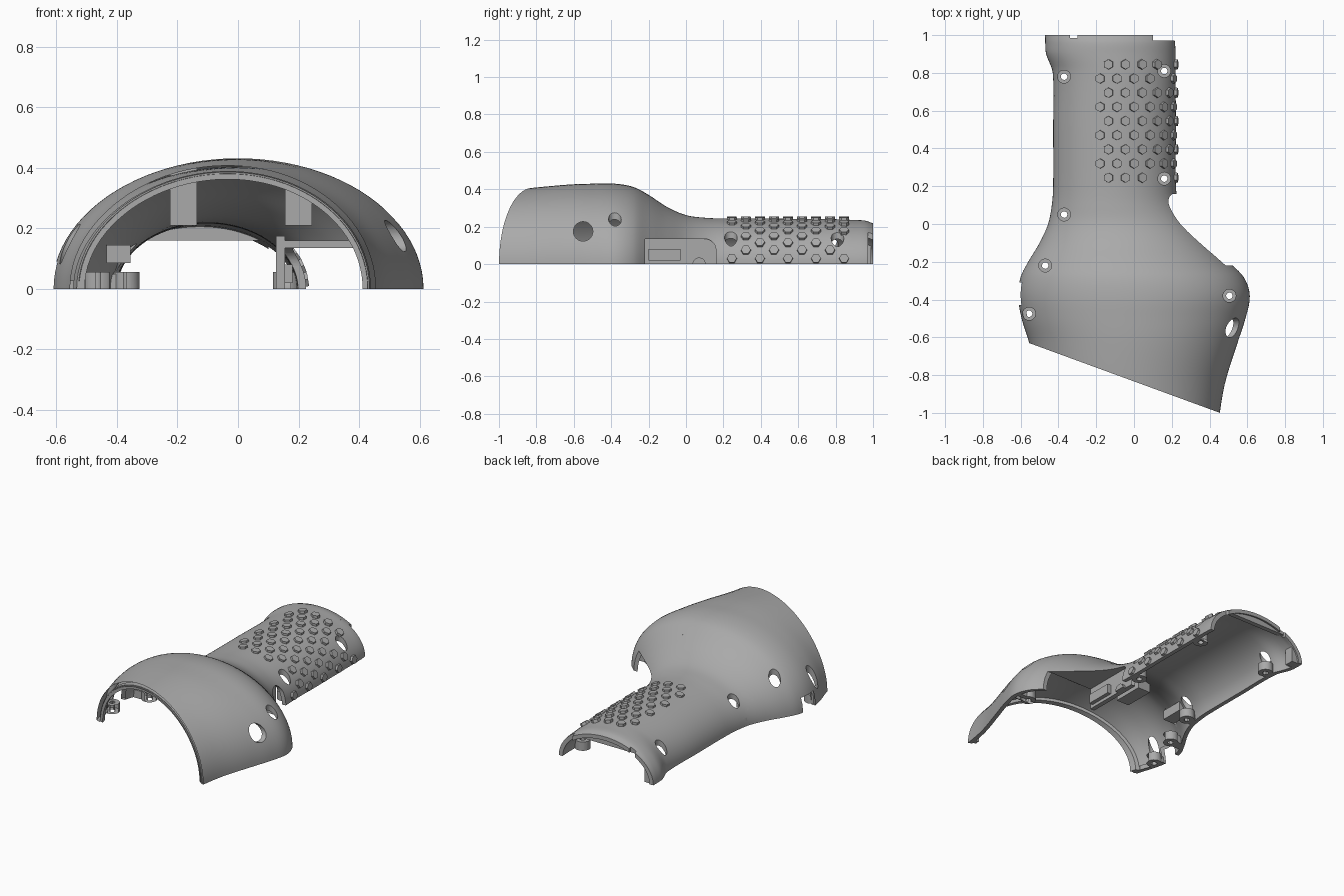
import bpy, bmesh
from math import sin, cos, pi, atan2, hypot, radians
from mathutils import Matrix, Vector

if "Cube" in bpy.data.objects:
    bpy.data.objects.remove(bpy.data.objects["Cube"])

grey = bpy.data.materials.new("housing_grey")
grey.use_nodes = True
grey.diffuse_color = (0.4, 0.4, 0.4, 1)
grey.node_tree.nodes["Principled BSDF"].inputs["Base Color"].default_value = (0.4, 0.4, 0.4, 1)

# Body stations: y, low x edge, high x edge, crown height
STATIONS = [
    (-1.1, -.46, .44, .38), (-.85, -.51, .48, .405), (-.63, -.555, .548, .425),
    (-.5, -.595, .59, .43), (-.38, -.614, .613, .43), (-.28, -.6, .58, .412),
    (-.2, -.56, .5, .37), (-.1, -.5, .395, .305), (0, -.455, .3, .262),
    (.1, -.435, .24, .248), (.2, -.428, .222, .244), (.5, -.428, .222, .243),
    (.8, -.43, .22, .24), (.9, -.465, .22, .236), (.96, -.47, .217, .232),
    (1, -.47, .21, .218)]
SCREWS = [(-.37, .78), (.16, .81), (-.37, .05), (.16, .24),
          (-.47, -.22), (-.555, -.475), (.505, -.38)]


def make(name, bm):
    bmesh.ops.recalc_face_normals(bm, faces=bm.faces)
    mesh = bpy.data.meshes.new(name)
    bm.to_mesh(mesh)
    bm.free()
    mesh.materials.append(grey)
    obj = bpy.data.objects.new(name, mesh)
    bpy.context.collection.objects.link(obj)
    return obj


def box(name, x, y, z):
    bm = bmesh.new()
    bmesh.ops.create_cube(bm, size=1)
    for v in bm.verts:
        v.co = [r[0] + (c + .5) * (r[1] - r[0]) for r, c in zip((x, y, z), v.co)]
    return make(name, bm)


def cylinder(name, centre, radius, depth, axis="Z", sides=32):
    bm = bmesh.new()
    turn = Matrix.Rotation(pi / 2, 4, "Y") if axis == "X" else Matrix()
    bmesh.ops.create_cone(bm, cap_ends=True, segments=sides, radius1=radius, radius2=radius,
                          depth=depth, matrix=Matrix.Translation(centre) @ turn)
    return make(name, bm)


def boolean(target, other, op="DIFFERENCE", keep=False):
    mod = target.modifiers.new("cut", "BOOLEAN")
    mod.object, mod.operation, mod.solver = other, op, "EXACT"
    graph = bpy.context.evaluated_depsgraph_get()
    mesh = bpy.data.meshes.new_from_object(target.evaluated_get(graph))
    target.modifiers.clear()
    target.data = mesh
    if not keep:
        bpy.data.objects.remove(other)


def sections(steps=5):
    """Smoothly interpolated body stations."""
    pts = [Vector(s) for s in STATIONS]
    last = len(pts) - 1

    def slope(i):
        a, b = pts[max(i - 1, 0)], pts[min(i + 1, last)]
        return (b - a) / (b[0] - a[0])
    for i in range(last):
        p, q = pts[i], pts[i + 1]
        d = q[0] - p[0]
        for k in range(steps):
            t = k / steps
            yield (p * (2*t**3 - 3*t**2 + 1) + slope(i) * d * (t**3 - 2*t**2 + t)
                   + q * (3*t**2 - 2*t**3) + slope(i + 1) * d * (t**3 - t**2))
    yield pts[last]


def body(name, inset=0.0, arc=48):
    """Closed half-elliptic loft; inset versions run past the ends and floor."""
    bm = bmesh.new()
    rings = []
    secs = list(sections())
    for n, (y, x0, x1, h) in enumerate(secs):
        if inset:
            y += -.05 if n == 0 else .05 if n == len(secs) - 1 else 0
        c, a, b = (x0 + x1) / 2, (x1 - x0) / 2 - inset, h - inset
        ring = [(c + a * cos(pi * k / arc), y, b * sin(pi * k / arc)) for k in range(arc + 1)]
        if inset:
            ring = [(c + a, y, -.05)] + ring + [(c - a, y, -.05)]
        rings.append([bm.verts.new(p) for p in ring])
    count = len(rings[0])
    for r, s in zip(rings, rings[1:]):
        for k in range(count):
            m = (k + 1) % count
            bm.faces.new((r[k], r[m], s[m], s[k]))
    bm.faces.new(rings[0])
    bm.faces.new(rings[-1])
    return make(name, bm)


def front_slab(near, far):
    """Block parallel to the slanted mouth, between two distances behind it."""
    slab = box("slab", (-2, 2), (near, far), (-1, 1))
    slab.data.transform(Matrix.Translation((-.05, -.815, 0)) @ Matrix.Rotation(radians(-20.1), 4, "Z"))
    return slab


# Main shell
envelope = body("envelope")
boolean(envelope, front_slab(-1, 0))
shell = body("housing_shell")
boolean(shell, body("cavity", .027))
boolean(shell, front_slab(-1, 0))

# Stepped lip inside the mouth
lip = body("mouth_lip", .022)
boolean(lip, body("lip_core", .046))
boolean(lip, front_slab(.008, .04), "INTERSECT")
boolean(lip, box("floor", (-2, 2), (-2, 2), (-1, 0)))

# Openings: trigger pocket, side hole, side notch, stepped rear edge
for cutter in (
        box("pocket", (.1, 1), (-.22, .1), (-.1, .135)),
        box("pocket_low", (.1, 1), (.05, .16), (-.1, .075)),
        cylinder("pocket_corner", (.4, .1, .075), .06, .6, "X"),
        cylinder("side_hole", (.6, -.55, .175), .052, .5, "X"),
        box("side_notch", (-1, -.5), (-.43, -.31), (-.1, .09)),
        box("rear_step", (.1, 1), (.972, 1.1), (-.1, 1)),
        box("rear_notch", (-.34, -.3), (.975, 1.1), (.1, 1))):
    boolean(shell, cutter)

# Internal walls and ribs, trimmed to the body
inner_parts = [
    box("pocket_wall", (.125, .155), (-.22, .16), (0, .175)),
    box("pocket_roof", (.125, .7), (-.22, .16), (.136, .16)),
    box("pocket_block", (.15, .18), (-.2, -.03), (.02, .08)),
    cylinder("pocket_pivot", (.16, .07, 0), .035, .03, "X"),
    box("ceiling_rib_a", (-.225, -.135), (-.32, -.12), (.21, .42)),
    box("ceiling_rib_b", (.155, .245), (-.32, -.12), (.21, .42)),
    box("side_rail", (-.435, -.355), (-.15, 0), (.085, .145)),
    box("rear_wall", (-.35, .1), (.955, .985), (.16, .3)),
    box("rear_post", (-.47, -.4), (.93, .99), (0, .12))]

# Screw bosses with a web to the wall
for n, (x, y) in enumerate(SCREWS):
    side = -1 if x < 0 else 1
    boss = cylinder("screw_boss_%d" % n, (x, y, .028), .045, .056)
    web = box("web", sorted((x, x + side * .1)), (y - .03, y + .03), (0, .05))
    boolean(boss, web, "UNION")
    boolean(boss, cylinder("drill", (x, y, 0), .017, .4))
    boolean(shell, cylinder("counterbore", (x, y, .556), .034, 1))
    inner_parts.append(boss)
for part in inner_parts:
    boolean(part, envelope, "INTERSECT", keep=True)
bpy.data.objects.remove(envelope)

# Raised hexagonal grip studs on the handle
grip = bmesh.new()
cx, a, b = -.103, .325, .243
for row in range(9):
    y = .845 - .075 * row
    goal, walked, fine = .03 + .045 * (row % 2), 0, 2000
    for k in range(fine):
        t = pi * k / fine
        if walked >= goal and goal < .54:
            goal += .09
            p = Vector((cx + a * cos(t), y, b * sin(t)))
            if all(hypot(p.x - sx, p.y - sy) > .05 for sx, sy in SCREWS):
                tilt = atan2(b * cos(t), a * sin(t))
                bmesh.ops.create_cone(
                    grip, cap_ends=True, segments=6, radius1=.028, radius2=.026, depth=.024,
                    matrix=Matrix.Translation(p) @ Matrix.Rotation(tilt, 4, "Y"))
        walked += hypot(a * sin(t), b * cos(t)) * pi / fine
make("grip_studs", grip)

# Smooth curved parts, keeping edges crisp
bpy.ops.object.select_all(action="DESELECT")
for obj in [shell, lip] + inner_parts:
    obj.select_set(True)
bpy.context.view_layer.objects.active = shell
bpy.ops.object.shade_smooth_by_angle(angle=radians(30))
